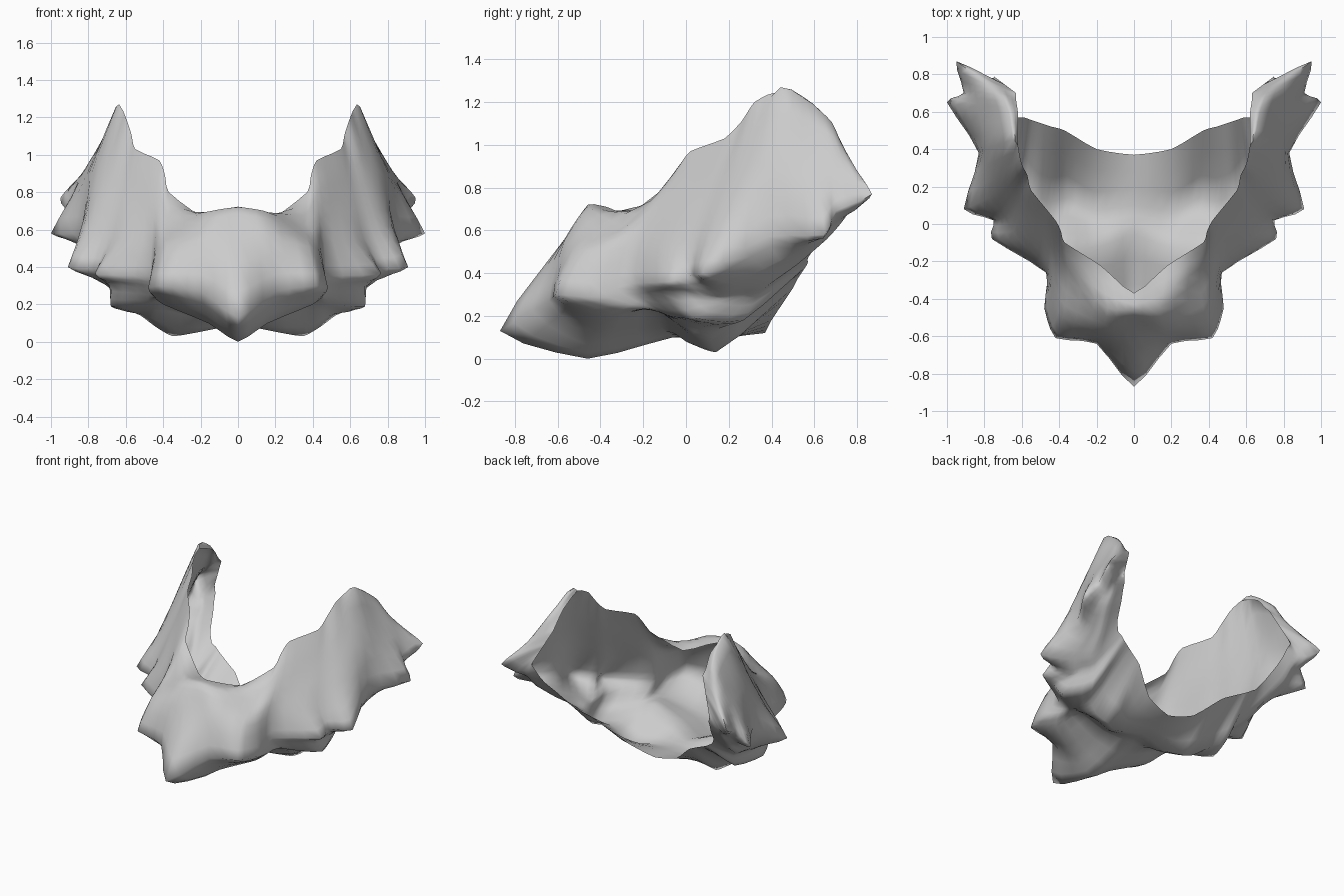
import bpy, bmesh
from mathutils import Vector

# Cross-section columns of the right half: each runs from the upper rim,
# over the outside, to the lower back edge.
front_columns = [
    [(0, -.37, .71), (0, -.46, .72), (0, -.56, .57), (0, -.87, .13), (0, -.46, .00), (0, -.06, .10), (0, .10, .09), (0, .37, .12)],
    [(.18, -.22, .66), (.14, -.45, .70), (.17, -.57, .55), (.20, -.64, .27), (.16, -.45, .10), (.18, -.12, .15), (.22, .07, .05), (.20, .40, .18)],
    [(.37, -.10, .80), (.35, -.30, .62), (.38, -.50, .51), (.42, -.61, .30), (.40, -.36, .20), (.36, -.14, .23), (.35, .14, .03), (.37, .50, .33)],
    [(.39, -.04, .89), (.40, -.22, .66), (.43, -.40, .50), (.48, -.45, .29), (.45, -.28, .24), (.43, -.12, .22), (.44, .12, .08), (.44, .52, .37)],
    [(.42, .02, .97), (.45, -.11, .74), (.46, -.23, .53), (.47, -.26, .35), (.47, -.20, .28), (.49, -.08, .20), (.52, .15, .14), (.50, .54, .40)],
    [(.55, .18, 1.03), (.58, .06, .78), (.62, -.08, .54), (.76, -.08, .36), (.68, -.06, .31), (.68, .04, .19), (.60, .27, .18), (.56, .56, .43)],
]
# Wing columns have one point fewer; it is filled in below
wing_columns = [
    [(.57, .26, 1.11), (.63, .14, .82), (.69, .04, .57), (.75, .02, .39), (.69, .14, .29), (.63, .33, .29), (.59, .57, .45)],
    [(.60, .32, 1.20), (.69, .23, .88), (.78, .14, .62), (.91, .08, .40), (.76, .22, .35), (.68, .38, .34), (.62, .57, .47)],
    [(.62, .42, 1.245), (.65, .45, 1.26), (.79, .40, .88), (.83, .38, .57), (.79, .44, .46), (.73, .52, .44), (.66, .61, .53)],
    [(.62, .59, 1.17), (.67, .59, 1.19), (.83, .60, .87), (1.0, .65, .58), (.87, .62, .56), (.79, .66, .56), (.70, .70, .63)],
    [(.63, .66, 1.08), (.70, .68, 1.11), (.85, .71, .87), (.91, .70, .69), (.86, .71, .65), (.80, .73, .64), (.72, .74, .69)],
    [(.63, .69, 1.05), (.72, .73, 1.00), (.85, .80, .88), (.95, .87, .77), (.88, .82, .72), (.81, .78, .72), (.73, .77, .74)],
]
for col in wing_columns:
    col.insert(5, tuple(Vector(col[4]).lerp(Vector(col[5]), .5)))
TIGHT = .5  # 0 gives a round curve, 1 gives straight segments


def curve_through(points, steps):
    """Interpolating spline through the points, pulled towards straight lines."""
    p = [Vector(q) for q in points]
    p = [2 * p[0] - p[1]] + p + [2 * p[-1] - p[-2]]
    out = []
    for i in range(1, len(p) - 2):
        a, b, c, d = p[i - 1:i + 3]
        for s in range(steps):
            t = s / steps
            bend = .5 * (2 * b + (c - a) * t + (2 * a - 5 * b + 4 * c - d) * t ** 2
                         + (3 * b - a - 3 * c + d) * t ** 3)
            out.append(bend.lerp(b.lerp(c, t), TIGHT))
    return out + [p[-2]]


# Wing end folds in to a straight closing edge
half = front_columns + wing_columns
rim, low = Vector((.63, .70, 1.04)), Vector((.75, .79, .79))
half.append([rim.lerp(low, k / 7) for k in range(8)])
mirrored = [[(-x, y, z) for x, y, z in col] for col in half[:0:-1]]

# Refine down the columns, then across them
columns = [curve_through(c, 3) for c in mirrored + half]
rows = [curve_through(r, 3) for r in zip(*columns)]

bm = bmesh.new()
grid = [[bm.verts.new((v.x, v.y, max(v.z, 0))) for v in row] for row in rows]
for r0, r1 in zip(grid, grid[1:]):
    for j in range(len(r0) - 1):
        bm.faces.new((r0[j], r1[j], r1[j + 1], r0[j + 1]))
bmesh.ops.remove_doubles(bm, verts=bm.verts, dist=.002)
bm.normal_update()
mesh = bpy.data.meshes.new("fur_collar")
bm.to_mesh(mesh)
bm.free()

# Single grey colour
grey = bpy.data.materials.new("light_grey")
grey.diffuse_color = (.6, .6, .6, 1)
mesh.materials.append(grey)

collar = bpy.data.objects.new("fur_collar", mesh)
bpy.context.collection.objects.link(collar)
bpy.context.view_layer.objects.active = collar
collar.select_set(True)
bpy.ops.object.shade_smooth_by_angle(angle=1.4)
